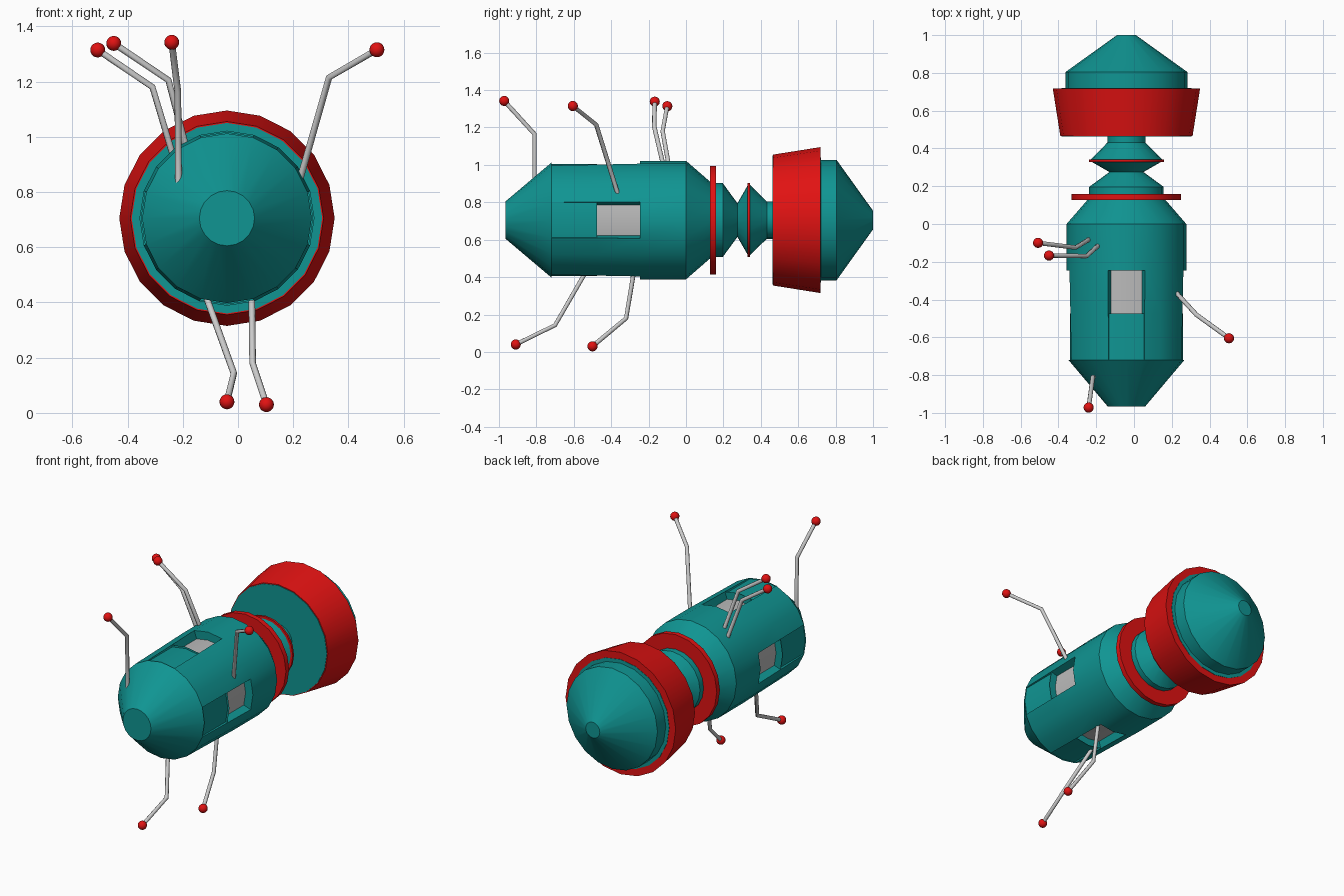
import bpy, bmesh
from math import pi, cos, sin, atan2, radians
from mathutils import Vector

if "Cube" in bpy.data.objects:
    bpy.data.objects.remove(bpy.data.objects["Cube"])

CX, CZ, SEG = -0.04, 0.705, 20


def material(name, rgb):
    m = bpy.data.materials.new(name)
    m.diffuse_color = (*rgb, 1)
    m.use_nodes = True
    m.node_tree.nodes["Principled BSDF"].inputs["Base Color"].default_value = m.diffuse_color
    return m


TEAL = material("teal", (0.005, 0.30, 0.29))
RED = material("red", (0.75, 0.006, 0.006))
GREY = material("grey", (0.5, 0.5, 0.5))


def lathe_mesh(profile):
    """Capped solid of (y, radius) rings around the long axis."""
    bm = bmesh.new()
    rings = [[bm.verts.new((CX + r * cos(2 * pi * i / SEG), y, CZ + r * sin(2 * pi * i / SEG)))
              for i in range(SEG)] for y, r in profile]
    for a, b in zip(rings, rings[1:]):
        for i in range(SEG):
            j = (i + 1) % SEG
            bm.faces.new((a[i], a[j], b[j], b[i]))
    bm.faces.new(rings[0])
    bm.faces.new(rings[-1])
    bmesh.ops.recalc_face_normals(bm, faces=bm.faces)
    return bm


def finish(bm, name, *mats):
    me = bpy.data.meshes.new(name)
    bm.to_mesh(me)
    bm.free()
    ob = bpy.data.objects.new(name, me)
    bpy.context.collection.objects.link(ob)
    for m in mats:
        me.materials.append(m)
    bpy.ops.object.select_all(action='DESELECT')
    ob.select_set(True)
    bpy.context.view_layer.objects.active = ob
    bpy.ops.object.shade_smooth_by_angle(angle=radians(25))
    return ob


def recess(bm, y0, y1, quarter, radius, mat):
    """Sink a two-facet-wide panel on one side of the body to a smaller radius."""
    faces = []
    for f in bm.faces:
        c = f.calc_center_median()
        a = atan2(c.z - CZ, c.x - CX) - quarter * pi / 2
        if len(f.verts) == 4 and y0 < c.y < y1 and cos(a) > cos(radians(18)):
            faces.append(f)
    new = bmesh.ops.extrude_face_region(bm, geom=faces)["geom"]
    for e in new:
        if isinstance(e, bmesh.types.BMVert):
            d = Vector((e.co.x - CX, 0, e.co.z - CZ)).normalized() * radius
            e.co = Vector((CX + d.x, e.co.y, CZ + d.z))
        elif isinstance(e, bmesh.types.BMFace) and len(e.verts) == 4:
            e.material_index = mat
    old = [f for f in faces if f.is_valid]
    if old:
        bmesh.ops.delete(bm, geom=old, context='FACES_ONLY')


# main body with four windows and the shallow strips in front of them
body = lathe_mesh([(-0.965, 0.10), (-0.72, 0.307), (-0.475, 0.312), (-0.245, 0.317),
                   (0.0, 0.317), (0.135, 0.20)])
for q in range(4):
    recess(body, -0.475, -0.245, q, 0.265, 1)
    recess(body, -0.72, -0.475, q, 0.30, 0)
finish(body, "body", TEAL, GREY)

# collar, pinched waist and neck
finish(lathe_mesh([(0.128, 0.29), (0.16, 0.29)]), "collar_ring", RED)
finish(lathe_mesh([(0.155, 0.197), (0.197, 0.197), (0.275, 0.09), (0.335, 0.195),
                   (0.432, 0.10), (0.47, 0.10)]), "waist", TEAL)
finish(lathe_mesh([(0.328, 0.198), (0.341, 0.198)]), "waist_ring", RED)

# rear drum: teal core with a flared red sleeve
finish(lathe_mesh([(0.463, 0.345), (0.72, 0.345), (0.721, 0.322), (0.805, 0.322),
                   (1.0, 0.05)]), "rear_drum", TEAL)
sleeve = lathe_mesh([(0.466, 0.35), (0.718, 0.39)])
finish(sleeve, "rear_sleeve", RED)

# antennae: base, knee, tip
ANTENNAE = {
    "front_top": [(-0.215, -0.81, 0.82), (-0.218, -0.81, 1.165), (-0.24, -0.972, 1.342)],
    "right_top": [(0.22, -0.36, 0.83), (0.33, -0.48, 1.215), (0.503, -0.605, 1.315)],
    "left_outer": [(-0.235, -0.08, 0.93), (-0.31, -0.125, 1.18), (-0.508, -0.10, 1.314)],
    "left_inner": [(-0.185, -0.11, 0.95), (-0.252, -0.17, 1.205), (-0.45, -0.167, 1.338)],
    "bottom_front": [(-0.115, -0.54, 0.42), (-0.015, -0.70, 0.143), (-0.04, -0.91, 0.04)],
    "bottom_rear": [(0.05, -0.28, 0.42), (0.053, -0.32, 0.18), (0.103, -0.50, 0.03)],
}
for name, pts in ANTENNAE.items():
    cu = bpy.data.curves.new(name + "_antenna", 'CURVE')
    cu.dimensions = '3D'
    cu.bevel_depth = 0.012
    cu.bevel_resolution = 2
    cu.use_fill_caps = True
    sp = cu.splines.new('POLY')
    sp.points.add(2)
    for p, co in zip(sp.points, pts):
        p.co = (*co, 1)
    bpy.context.collection.objects.link(bpy.data.objects.new(cu.name, cu))
    bm = bmesh.new()
    bmesh.ops.create_uvsphere(bm, u_segments=16, v_segments=10, radius=0.027)
    bmesh.ops.translate(bm, verts=bm.verts, vec=pts[2])
    finish(bm, name + "_antenna_ball", RED)
